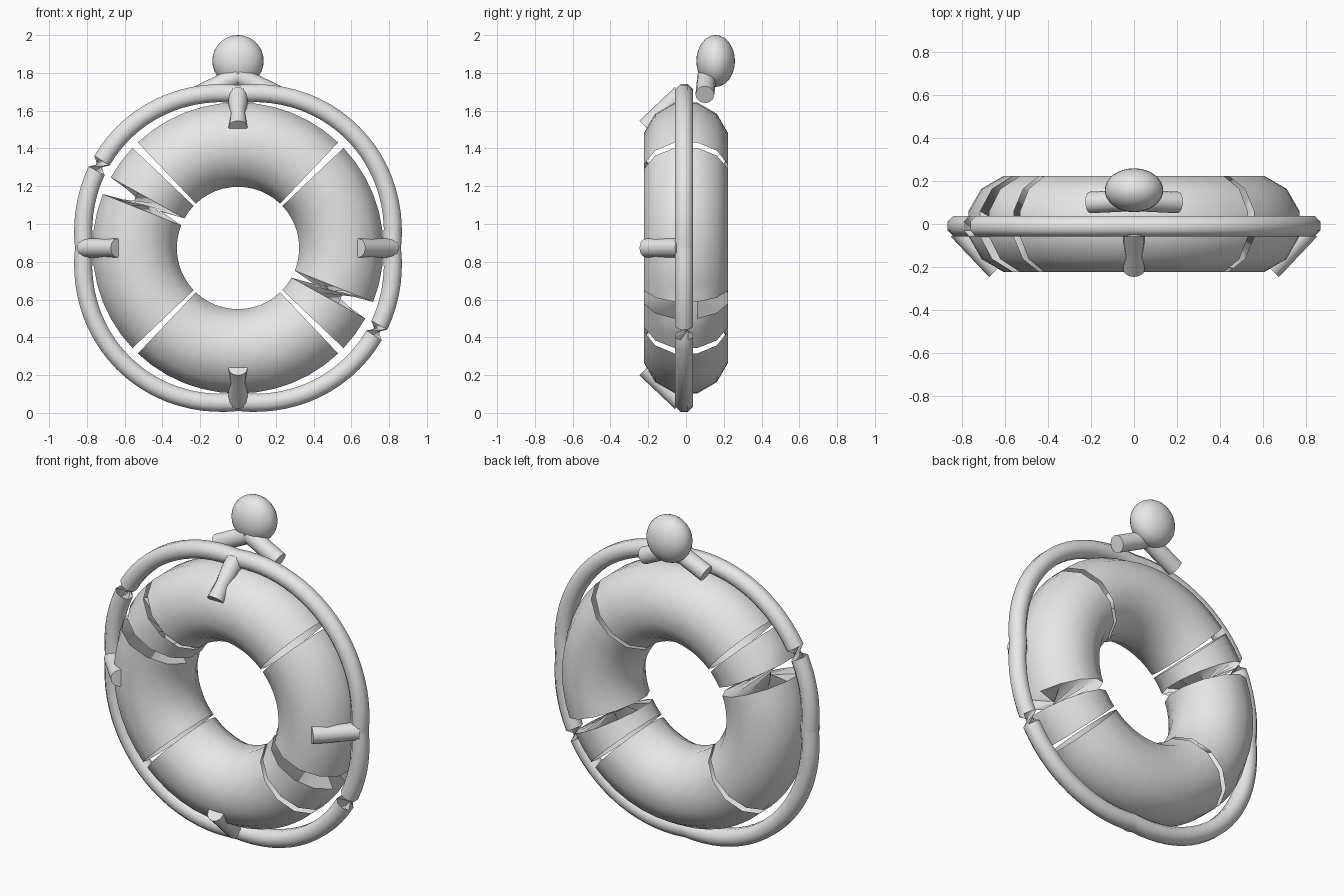
import bpy, math
from mathutils import Vector

if "Cube" in bpy.data.objects:
    bpy.data.objects.remove(bpy.data.objects["Cube"])

grey = bpy.data.materials.new("light grey")
grey.diffuse_color = (0.8, 0.8, 0.8, 1)
grey.use_nodes = True
grey.node_tree.nodes["Principled BSDF"].inputs["Base Color"].default_value = grey.diffuse_color
CZ = 0.873  # height of the ring centre


def finish(name, verts, faces, angle=50):
    me = bpy.data.meshes.new(name)
    me.from_pydata(verts, [], faces)
    me.materials.append(grey)
    ob = bpy.data.objects.new(name, me)
    bpy.context.collection.objects.link(ob)
    bpy.ops.object.select_all(action='DESELECT')
    ob.select_set(True)
    bpy.context.view_layer.objects.active = ob
    bpy.ops.object.shade_smooth_by_angle(angle=math.radians(angle))
    return ob


def tube(name, rings, sides, caps=False, phase=0.5):
    """Skin a list of (centre, u, v) cross-sections."""
    verts, faces = [], []
    for c, u, v in rings:
        for k in range(sides):
            a = 2 * math.pi * (k + phase) / sides
            verts.append(c + u * math.cos(a) + v * math.sin(a))
    for i in range(len(rings) - 1):
        for k in range(sides):
            a, b = i * sides + k, i * sides + (k + 1) % sides
            faces.append((a, a + sides, b + sides, b))
    if caps:
        n = len(verts)
        faces.append(tuple(range(sides)))
        faces.append(tuple(reversed(range(n - sides, n))))
    return finish(name, verts, faces)


def arc(name, degs, radius, minor, y, sides, flip_after=None):
    """Arc of tube; sections past flip_after are turned half round (pinch)."""
    rings = []
    for d in degs:
        t = math.radians(d)
        out = Vector((math.cos(t), 0, math.sin(t)))
        s = -minor if flip_after is not None and d > flip_after else minor
        c = out * radius(t) + Vector((0, y, CZ))
        rings.append((c, out * s, Vector((0, s, 0))))
    return tube(name, rings, sides)


def span(a, b, n):
    return [a + (b - a) * i / n for i in range(n + 1)]


# Four float sections, the side ones pinched by a half twist
for name, mid in (("right", 0), ("top", 90), ("left", 180), ("bottom", 270)):
    flip = mid - 25 if mid in (0, 180) else None
    arc("float_section_" + name, span(mid - 43.5, mid + 43.5, 12),
        lambda t: 0.547, 0.231, 0, 12, flip)

# Four rope spans bowing outward between the straps
bow = lambda t: 0.815 + 0.045 * abs(math.sin(2 * t))
for i in range(4):
    a = 90 * i
    flip = a + 58 if i in (1, 3) else None
    arc("rope_span_%d" % (i + 1), span(a, a + 90, 22), bow, 0.052, -0.01, 8, flip)

# Four straps reaching from the rope to the front of the float
for i in range(4):
    t = math.pi / 2 * i
    out = Vector((math.cos(t), 0, math.sin(t)))
    side = Vector((-math.sin(t), 0, math.cos(t)))
    p = out * 0.815 + Vector((0, -0.025, CZ))
    q = out * 0.638 + Vector((0, -0.212, CZ))
    d = (q - p).normalized()
    n = side.cross(d)
    rings = []
    for f, w in ((0, 1), (0.3, 1), (0.6, 0.8 if i % 2 else 1), (1, 1)):
        rings.append((p.lerp(q, f), side * 0.05 * w, n * 0.05))
    tube("strap_%d" % (i + 1), rings, 12, True, 0)

# Two short legs behind the rope carrying the ball
for name, s in (("left", -1), ("right", 1)):
    p, q = Vector((0, 0.11, 1.785)), Vector((0.205 * s, 0.1, 1.685))
    d = (q - p).normalized()
    u = Vector((0, 1, 0))
    u = (u - d * u.dot(d)).normalized()
    tube("leg_" + name, [(p, u * 0.05, d.cross(u) * 0.05),
                         (q, u * 0.05, d.cross(u) * 0.05)], 12, True, 0)

# Flattened ball on top
bpy.ops.mesh.primitive_uv_sphere_add(segments=32, ring_count=16, radius=1,
                                     location=(0, 0.157, 1.863))
ball = bpy.context.object
ball.name = "ball"
ball.scale = (0.136, 0.102, 0.137)
ball.data.materials.append(grey)
bpy.ops.object.shade_smooth()
